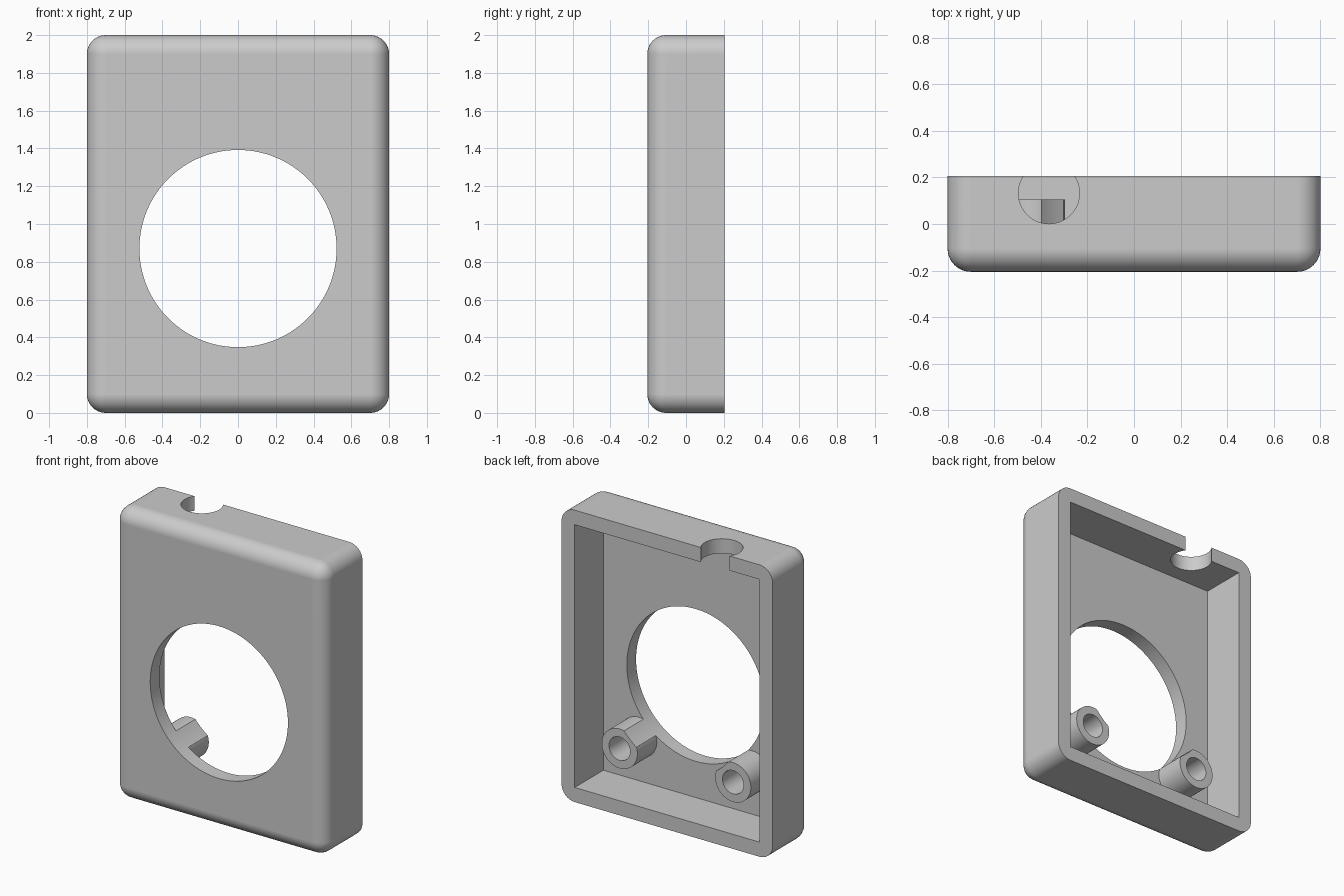
import bpy
import bmesh
import math
from mathutils import Matrix, Vector

W, D, H = 1.6, 0.41, 2.0        # outer size
T, R = 0.1, 0.1                 # wall thickness, edge radius
BACK, FLOOR = D / 2, -D / 2 + T
WINDOW = Vector((0, 0, 0.87))
WINDOW_R = 0.522

cube = bpy.data.objects.get("Cube")
if cube:
    bpy.data.objects.remove(cube, do_unlink=True)

grey = bpy.data.materials.new("light grey plastic")
grey.use_nodes = True
colour = (0.6, 0.6, 0.6, 1)
grey.diffuse_color = colour
grey.node_tree.nodes["Principled BSDF"].inputs["Base Color"].default_value = colour


def to_object(name, bm):
    mesh = bpy.data.meshes.new(name)
    bm.to_mesh(mesh)
    bm.free()
    mesh.materials.append(grey)
    obj = bpy.data.objects.new(name, mesh)
    bpy.context.collection.objects.link(obj)
    return obj


def box(name, low, high, radius=0):
    """Box; a radius rounds every edge except those around the back."""
    low, high = Vector(low), Vector(high)
    bm = bmesh.new()
    place = Matrix.Translation((low + high) / 2) @ Matrix.Diagonal((*(high - low), 1))
    bmesh.ops.create_cube(bm, size=1, matrix=place)
    if radius:
        edges = [e for e in bm.edges if any(v.co.y < high.y - 0.01 for v in e.verts)]
        bmesh.ops.bevel(bm, geom=edges, offset=radius, segments=10,
                        profile=0.5, affect='EDGES', clamp_overlap=True)
    return to_object(name, bm)


def cylinder(name, start, end, radius, sides=96):
    start, end = Vector(start), Vector(end)
    axis = end - start
    turn = axis.to_track_quat('Z', 'Y').to_matrix().to_4x4()
    bm = bmesh.new()
    bmesh.ops.create_cone(bm, cap_ends=True, segments=sides, radius1=radius, radius2=radius,
                          depth=axis.length,
                          matrix=Matrix.Translation((start + end) / 2) @ turn)
    return to_object(name, bm)


def activate(obj):
    bpy.ops.object.select_all(action='DESELECT')
    obj.select_set(True)
    bpy.context.view_layer.objects.active = obj


def cut(obj, cutters):
    activate(obj)
    for cutter in cutters:
        mod = obj.modifiers.new("cut", 'BOOLEAN')
        mod.operation, mod.solver, mod.object = 'DIFFERENCE', 'EXACT', cutter
        bpy.ops.object.modifier_apply(modifier=mod.name)
        bpy.data.objects.remove(cutter, do_unlink=True)


def finish(obj):
    activate(obj)
    bpy.ops.object.shade_smooth_by_angle(angle=math.radians(30))
    mod = obj.modifiers.new("flat faces", 'WEIGHTED_NORMAL')
    mod.keep_sharp = True
    bpy.ops.object.modifier_apply(modifier=mod.name)


def window_cutter():
    return cylinder("window_cutter", WINDOW + Vector((0, -1, 0)),
                    WINDOW + Vector((0, 1, 0)), WINDOW_R, 128)


# Hollow shell with an open back, round window and cable notch
shell = box("shell", (-W / 2, -D / 2, 0), (W / 2, BACK, H), R)
cut(shell, [
    box("cavity_cutter", (-W / 2 + T, FLOOR, T), (W / 2 - T, 1, H - T)),
    window_cutter(),
    cylinder("notch_cutter", (-0.365, 0.132, H - 0.2), (-0.365, 0.132, H + 0.2), 0.131),
])
finish(shell)

# Screw posts, trimmed where they meet the window
for side, x in (("left", 0.43), ("right", -0.43)):
    post = cylinder(side + "_screw_post", (x, FLOOR, 0.4), (x, 0.105, 0.4), 0.135)
    cut(post, [
        cylinder("bore_cutter", (x, -1, 0.4), (x, 1, 0.4), 0.08),
        window_cutter(),
    ])
    finish(post)
